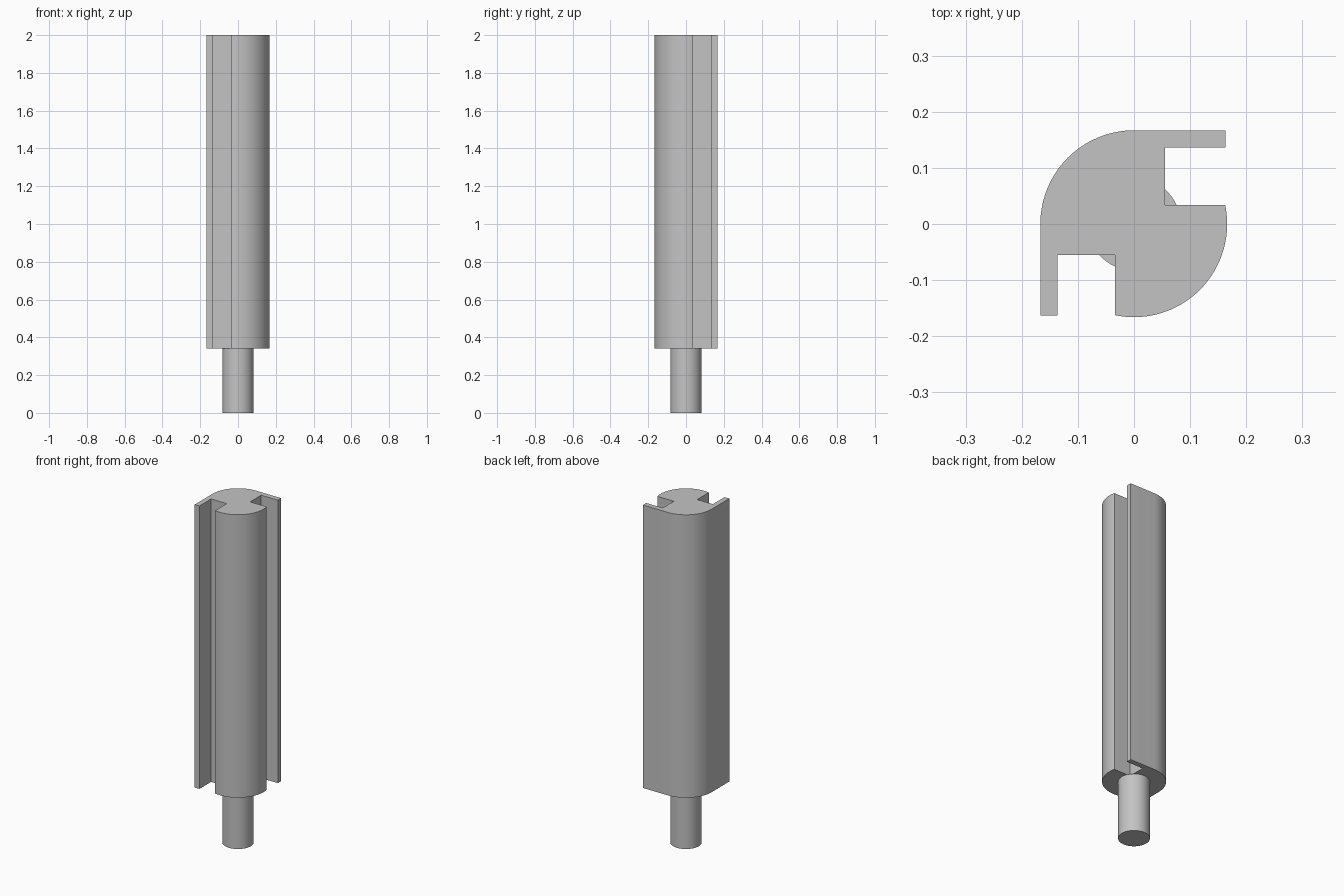
import bpy, bmesh, math

cube = bpy.data.objects.get("Cube")
if cube:
    bpy.data.objects.remove(cube, do_unlink=True)

grey = bpy.data.materials.new("light_grey")
grey.use_nodes = True
color = (0.55, 0.55, 0.55, 1)
grey.diffuse_color = color
grey.node_tree.nodes["Principled BSDF"].inputs["Base Color"].default_value = color


def arc(radius, start, end, steps):
    """Points on a circle about the axis, angles in degrees."""
    angles = [math.radians(start + (end - start) * i / steps) for i in range(steps + 1)]
    return [(radius * math.cos(a), radius * math.sin(a)) for a in angles]


def extrude_profile(name, points, bottom, top):
    bm = bmesh.new()
    face = bm.faces.new([bm.verts.new((x, y, bottom)) for x, y in points])
    result = bmesh.ops.extrude_face_region(bm, geom=[face])
    verts = [v for v in result["geom"] if isinstance(v, bmesh.types.BMVert)]
    bmesh.ops.translate(bm, verts=verts, vec=(0, 0, top - bottom))
    bmesh.ops.recalc_face_normals(bm, faces=bm.faces)
    mesh = bpy.data.meshes.new(name)
    bm.to_mesh(mesh)
    bm.free()
    mesh.materials.append(grey)
    obj = bpy.data.objects.new(name, mesh)
    bpy.context.collection.objects.link(obj)
    bpy.ops.object.select_all(action='DESELECT')
    obj.select_set(True)
    bpy.context.view_layer.objects.active = obj
    bpy.ops.object.shade_smooth_by_angle(angle=math.radians(30))


R, WALL, LIP, SLOT, FLOOR = 0.166, 0.167, 0.136, 0.034, 0.055
END, SHOULDER = 0.163, 0.34

# Slot on the +x side with its thin outer fin, mirrored across the diagonal
slot = [(END, WALL), (END, LIP), (FLOOR, LIP), (FLOOR, SLOT)]
mirrored_slot = [(-y, -x) for x, y in reversed(slot)]

# Slotted body: round nose in front, rounded back corner
tip = math.degrees(math.asin(SLOT / R))
outline = slot + arc(R, tip, -90 - tip, 40) + mirrored_slot + arc(WALL, 180, 90, 20)
extrude_profile("slotted_body", outline, SHOULDER, 2)

# Round mounting pin
extrude_profile("mounting_pin", arc(0.083, 0, 352.5, 47), 0, SHOULDER)
